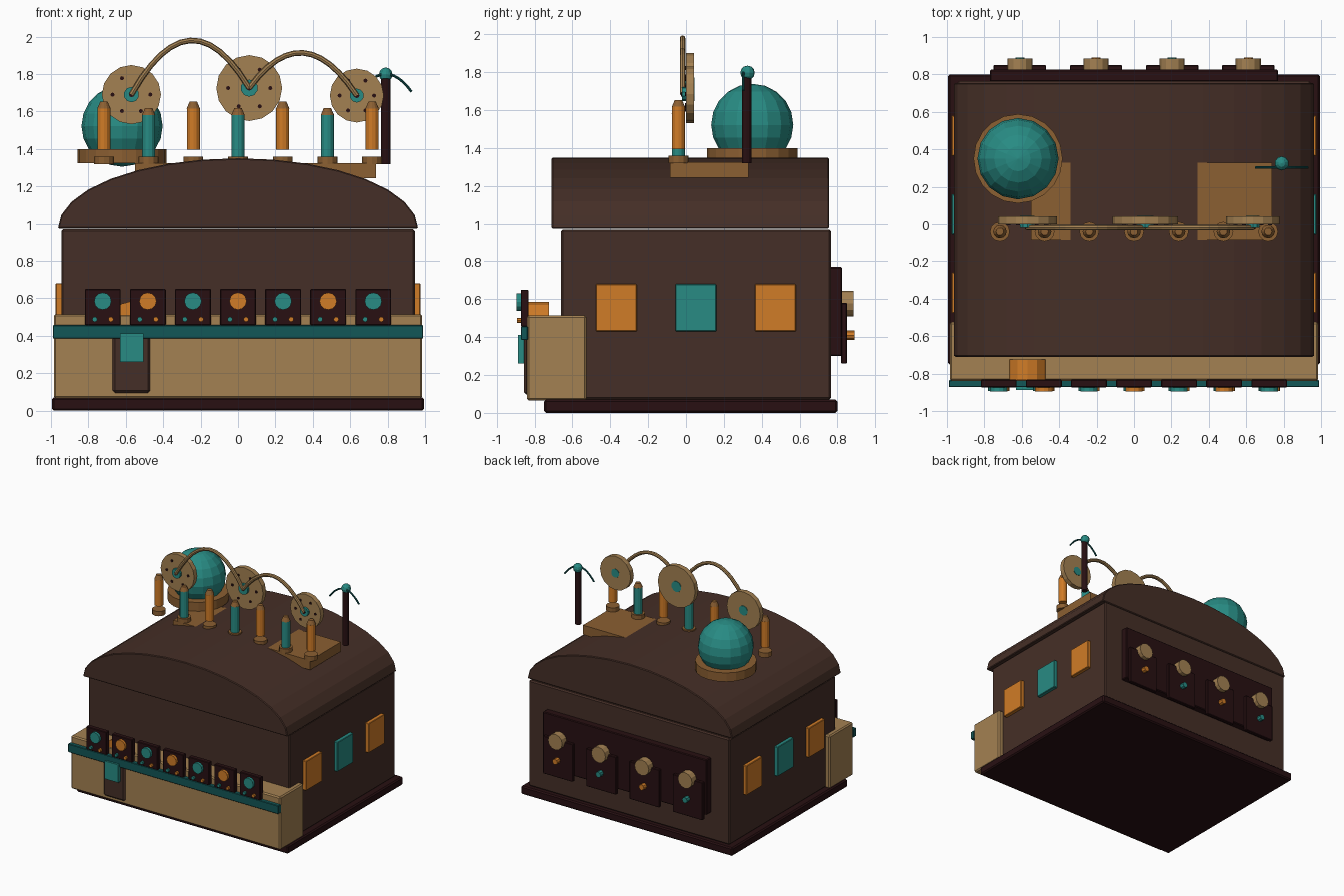
import bpy, bmesh, math
from mathutils import Matrix, Vector

cube = bpy.data.objects.get("Cube")
if cube:
    bpy.data.objects.remove(cube, do_unlink=True)


def material(name, r, g, b):
    m = bpy.data.materials.new(name)
    m.use_nodes = True
    m.diffuse_color = (r, g, b, 1)
    m.node_tree.nodes["Principled BSDF"].inputs["Base Color"].default_value = (r, g, b, 1)
    return m


WOOD = material("dark_wood", .06, .028, .02)
BLACK = material("blackened_wood", .021, .005, .006)
TAN = material("tan_brass", .37, .22, .085)
BROWN = material("bronze", .26, .115, .032)
ORANGE = material("copper_orange", .63, .2, .02)
TEAL = material("teal", .021, .26, .23)
DEEP = material("deep_teal", .006, .095, .095)


def finish(name, bm, mat, bevel=0):
    bmesh.ops.recalc_face_normals(bm, faces=bm.faces)
    mesh = bpy.data.meshes.new(name)
    bm.to_mesh(mesh)
    bm.free()
    mesh.materials.append(mat)
    ob = bpy.data.objects.new(name, mesh)
    bpy.context.collection.objects.link(ob)
    if bevel:
        mod = ob.modifiers.new("bevel", "BEVEL")
        mod.width = bevel
        mod.segments = 1
    return ob


def box(name, mat, x, y, z, bevel=0):
    """Box from (min, max) ranges."""
    bm = bmesh.new()
    spans = (x, y, z)
    size = [b - a for a, b in spans]
    mid = [(a + b) / 2 for a, b in spans]
    bmesh.ops.create_cube(bm, size=1, matrix=Matrix.Translation(mid) @ Matrix.Diagonal((*size, 1)))
    return finish(name, bm, mat, bevel)


def cylinder(name, mat, r, start, end, sides=12, top=None):
    a, b = Vector(start), Vector(end)
    turn = (b - a).to_track_quat("Z", "Y").to_matrix().to_4x4()
    bm = bmesh.new()
    bmesh.ops.create_cone(bm, cap_ends=True, segments=sides, radius1=r,
                          radius2=r if top is None else top, depth=(b - a).length,
                          matrix=Matrix.Translation((a + b) / 2) @ turn)
    return finish(name, bm, mat)


def disc(name, mat, r, x, z, y0, y1, sides=12):
    return cylinder(name, mat, r, (x, y0, z), (x, y1, z), sides)


def ball(name, mat, r, pos, u=16, v=10):
    bm = bmesh.new()
    bmesh.ops.create_uvsphere(bm, u_segments=u, v_segments=v, radius=r,
                              matrix=Matrix.Translation(pos))
    return finish(name, bm, mat)


def tube(name, mat, r, points):
    cu = bpy.data.curves.new(name, "CURVE")
    cu.dimensions = "3D"
    cu.bevel_depth = r
    cu.bevel_resolution = 2
    cu.use_fill_caps = True
    sp = cu.splines.new("POLY")
    sp.points.add(len(points) - 1)
    for p, co in zip(sp.points, points):
        p.co = (*co, 1)
    sp.use_smooth = False
    cu.materials.append(mat)
    ob = bpy.data.objects.new(name, cu)
    bpy.context.collection.objects.link(ob)


# Building shell
box("base_plinth", BLACK, (-.995, .995), (-.75, .8), (0, .07), .01)
box("main_body", WOOD, (-.945, .945), (-.66, .765), (.07, .97), .01)

# Vaulted roof from a half ellipse
bm = bmesh.new()
arc = [math.pi * i / 16 for i in range(17)]
face = bm.faces.new([bm.verts.new((.963 * math.cos(a), -.71, .975 + .375 * math.sin(a))) for a in arc])
ext = bmesh.ops.extrude_face_region(bm, geom=[face])
bmesh.ops.translate(bm, vec=(0, 1.465, 0), verts=[v for v in ext["geom"] if isinstance(v, bmesh.types.BMVert)])
finish("vaulted_roof", bm, WOOD, .006)

# Side windows
for side in (-1, 1):
    for i, mat in enumerate((ORANGE, TEAL, ORANGE)):
        y = -.368 + i * .42
        box("side_window", mat, sorted((side * .94, side * .975)), (y - .108, y + .108), (.43, .68), .004)

# Front counter with its rail, chute and tag
box("front_counter", TAN, (-.985, .985), (-.84, -.525), (.065, .515), .01)
box("counter_rail", DEEP, (-.99, .99), (-.872, -.835), (.385, .457), .004)
box("chute_panel", WOOD, (-.67, -.47), (-.855, -.83), (.095, .42), .015)
box("chute_tag", TEAL, (-.632, -.505), (-.888, -.85), (.26, .412))
disc("counter_drum", ORANGE, .105, -.57, .48, -.835, -.725)

# Seven control panels along the counter
for i in range(7):
    x = (i - 3) * .241
    box("control_panel", BLACK, (x - .096, x + .096), (-.873, -.832), (.456, .65), .004)
    disc("panel_dial", ORANGE if i % 2 else TEAL, .046, x, .585, -.873, -.895)
    disc("left_knob", TEAL, .014, x - .043, .488, -.873, -.893, 8)
    disc("right_knob", ORANGE, .014, x + .043, .488, -.873, -.893, 8)

# Rear switchboard
box("rear_board", BLACK, (-.77, .77), (.76, .825), (.3, .77), .006)
for i in range(4):
    x = -.61 + i * .407
    box("rear_panel", BLACK, (x - .14, x + .14), (.82, .85), (.26, .58), .004)
    disc("rear_dial", TAN, .067, x, .577, .825, .886)
    disc("rear_knob", ORANGE if i % 2 else TEAL, .024, x, .41, .85, .89, 8)

# Roof platforms and domed tank
box("right_platform", BROWN, (-.55, -.15), (-.085, .33), (1.245, 1.325))
box("left_platform", BROWN, (.33, .738), (-.085, .33), (1.245, 1.325))
cylinder("dome_base", BROWN, .238, (-.62, .35, 1.325), (-.62, .35, 1.4), 20)
ball("dome", TEAL, .217, (-.62, .35, 1.522))

# Row of insulator posts
for i in range(7):
    x, y = (i - 3) * .239, -.04
    low = 1.36 if i % 2 else 1.395
    cylinder("post_ring", BROWN, .053, (x, y, 1.32), (x, y, 1.36))
    cylinder("post", TEAL if i % 2 else ORANGE, .035, (x, y, low), (x, y, low + .223))
    cylinder("post_cap", BROWN, .036, (x, y, low + .22), (x, y, low + .257), 12, .02)

# Wheels with hubs and bolt holes
wheels = [(-.57, 1.69, .158), (.06, 1.725, .176), (.635, 1.685, .144)]
for x, z, r in wheels:
    disc("wheel", TAN, r, x, z, 0, .042, 16)
    disc("wheel_hub", TEAL, r * .26, x, z, -.02, .046, 10)
    disc("hub_pin", BLACK, .014, x, z, -.026, -.018, 8)
    for k in range(6):
        a = k * math.pi / 3
        disc("wheel_hole", BLACK, .011, x + r * .64 * math.cos(a), z + r * .64 * math.sin(a), -.005, .002, 8)

# Arched pipes joining the wheels
for (x0, z0, _), (x1, z1, _), rise in zip(wheels, wheels[1:], (.272, .208)):
    ts = [k / 12 for k in range(13)]
    tube("arched_pipe", TAN, .015, [(x0 + (x1 - x0) * t, -.018, z0 + (z1 - z0) * t + 4 * rise * t * (1 - t)) for t in ts])

# Mast with ball and drooping arms
cylinder("mast", BLACK, .025, (.79, .32, 1.32), (.79, .32, 1.8))
ball("mast_ball", TEAL, .038, (.79, .325, 1.797), 10, 6)
tube("mast_arms", DEEP, .007, [(.79 + .138 * k / 6, .303, 1.8 - .095 * (k / 6) ** 2) for k in range(-6, 7)])
